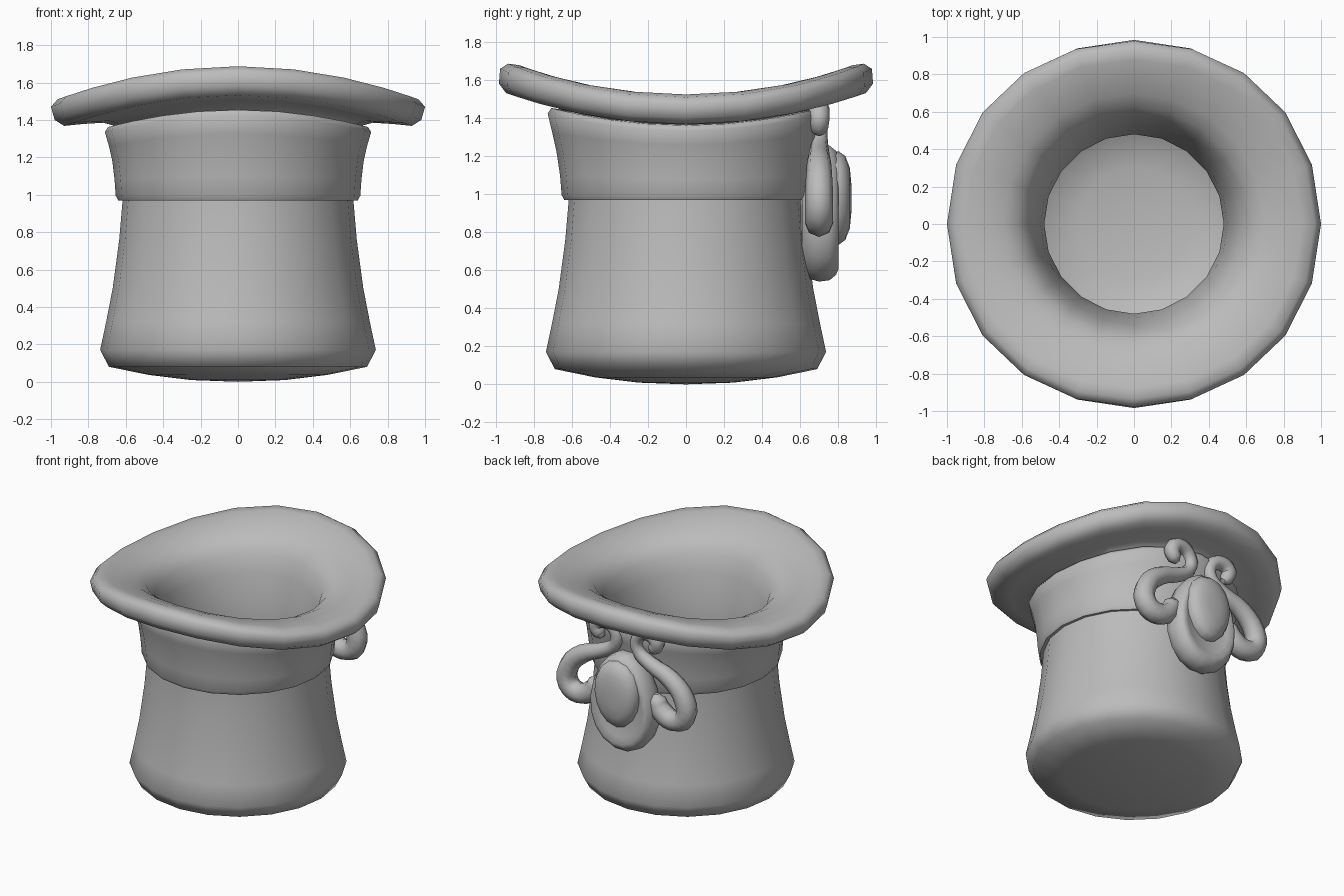
import bpy, bmesh, math

cube = bpy.data.objects.get("Cube")
if cube:
    bpy.data.objects.remove(cube, do_unlink=True)

# Single grey material
GREY = (0.5, 0.5, 0.5, 1)
grey = bpy.data.materials.new("plain grey")
grey.use_nodes = True
grey.diffuse_color = GREY
grey.node_tree.nodes["Principled BSDF"].inputs["Base Color"].default_value = GREY


def finish(obj, angle=60):
    bpy.ops.object.select_all(action='DESELECT')
    obj.select_set(True)
    bpy.context.view_layer.objects.active = obj
    if obj.type == 'CURVE':
        bpy.ops.object.convert(target='MESH')
    bpy.ops.object.shade_smooth_by_angle(angle=math.radians(angle))


def lathe(name, profile, place, sides=20, closed=False):
    """Spin (radius, height) points; place() maps them into the model."""
    bm = bmesh.new()
    rings = [[bm.verts.new(place(r, h, math.tau * i / sides)) for i in range(sides)]
             for r, h in profile]
    pairs = list(zip(rings, rings[1:]))
    if closed:
        pairs.append((rings[-1], rings[0]))
    for a, b in pairs:
        for i in range(sides):
            j = (i + 1) % sides
            bm.faces.new((a[i], a[j], b[j], b[i]))
    bmesh.ops.remove_doubles(bm, verts=bm.verts, dist=0.0005)
    bmesh.ops.recalc_face_normals(bm, faces=bm.faces)
    mesh = bpy.data.meshes.new(name)
    bm.to_mesh(mesh)
    bm.free()
    mesh.materials.append(grey)
    obj = bpy.data.objects.new(name, mesh)
    bpy.context.collection.objects.link(obj)
    finish(obj)


def bent(r, z, a):
    """Upright lathe whose top curls up toward the front and back."""
    x, y = r * math.cos(a), r * math.sin(a)
    t = min(max((z - 1.0) / 0.36, 0), 1)
    lift = 0.19 * y * y * t
    y *= 1 + t * r * r * (0.035 - 0.05 * y * y) - 0.35 * y * y * (z - 1.45) * t * t
    return x, y, z + lift


# Hollow crown and brim in one shell: outside, around the rim, down the inside
lathe("crown_and_brim", [
    (0, 0), (0.25, 0.009), (0.48, 0.037), (0.69, 0.08), (0.737, 0.17), (0.705, 0.32),
    (0.67, 0.5), (0.635, 0.76), (0.617, 0.97), (0.605, 1.2), (0.63, 1.36), (0.72, 1.385),
    (0.83, 1.378), (0.93, 1.368), (0.98, 1.4), (1.0, 1.47), (0.965, 1.51),
    (0.9, 1.525), (0.8, 1.525), (0.7, 1.513), (0.625, 1.48), (0.57, 1.415),
    (0.53, 1.31), (0.5, 1.15), (0.48, 0.97), (0.5, 0.75), (0.535, 0.5), (0.59, 0.28),
    (0.54, 0.21), (0.3, 0.165), (0, 0.14)], bent)

# Hat band
lathe("hat_band", [
    (0.59, 0.975), (0.64, 0.97), (0.654, 0.995), (0.66, 1.08), (0.672, 1.18),
    (0.69, 1.26), (0.712, 1.335), (0.695, 1.362), (0.61, 1.37)], bent, closed=True)


# Brooch on the back, lathed around the y axis into egg shapes
def egg(cx, cz, rx, rz, taper):
    def place(r, y, a):
        s = r * math.sin(a)
        return cx + r * math.cos(a) * rx * (1 - taper * s), y, cz + s * rz
    return place


lathe("brooch_base", [
    (0, 0.6), (0.8, 0.61), (0.96, 0.65), (1, 0.7), (0.98, 0.755), (0.9, 0.79),
    (0.81, 0.803), (0.68, 0.785), (0, 0.78)], egg(0.005, 0.902, 0.26, 0.367, 0.12), 18)
lathe("brooch_stone", [
    (1, 0.76), (1, 0.805), (0.9, 0.838), (0.65, 0.862), (0.3, 0.87), (0, 0.872)],
    egg(0.012, 0.98, 0.177, 0.245, -0.08), 16)

# Pair of curled scrolls: x, z, tube radius
SCROLL = [
    (0.2, 1.32, 0.02), (0.225, 1.345, 0.048), (0.25, 1.405, 0.056), (0.18, 1.45, 0.056),
    (0.09, 1.39, 0.046), (0.095, 1.3, 0.045), (0.195, 1.225, 0.053), (0.36, 1.155, 0.065),
    (0.48, 1.025, 0.073), (0.483, 0.9, 0.074), (0.39, 0.85, 0.075), (0.29, 0.895, 0.073),
    (0.25, 0.975, 0.062), (0.245, 1.015, 0.02)]

for side, label in ((1, "left"), (-1, "right")):
    curve = bpy.data.curves.new(label + "_scroll", 'CURVE')
    curve.dimensions = '3D'
    curve.bevel_depth = 1.0
    curve.bevel_resolution = 2
    curve.resolution_u = 3
    curve.use_fill_caps = True
    spline = curve.splines.new('BEZIER')
    spline.bezier_points.add(len(SCROLL) - 1)
    for p, (x, z, rad) in zip(spline.bezier_points, SCROLL):
        p.co = (side * x, 0.7, z)
        p.radius = rad
        p.handle_left_type = p.handle_right_type = 'AUTO'
    curve.materials.append(grey)
    scroll = bpy.data.objects.new(label + "_scroll", curve)
    bpy.context.collection.objects.link(scroll)
    finish(scroll)
